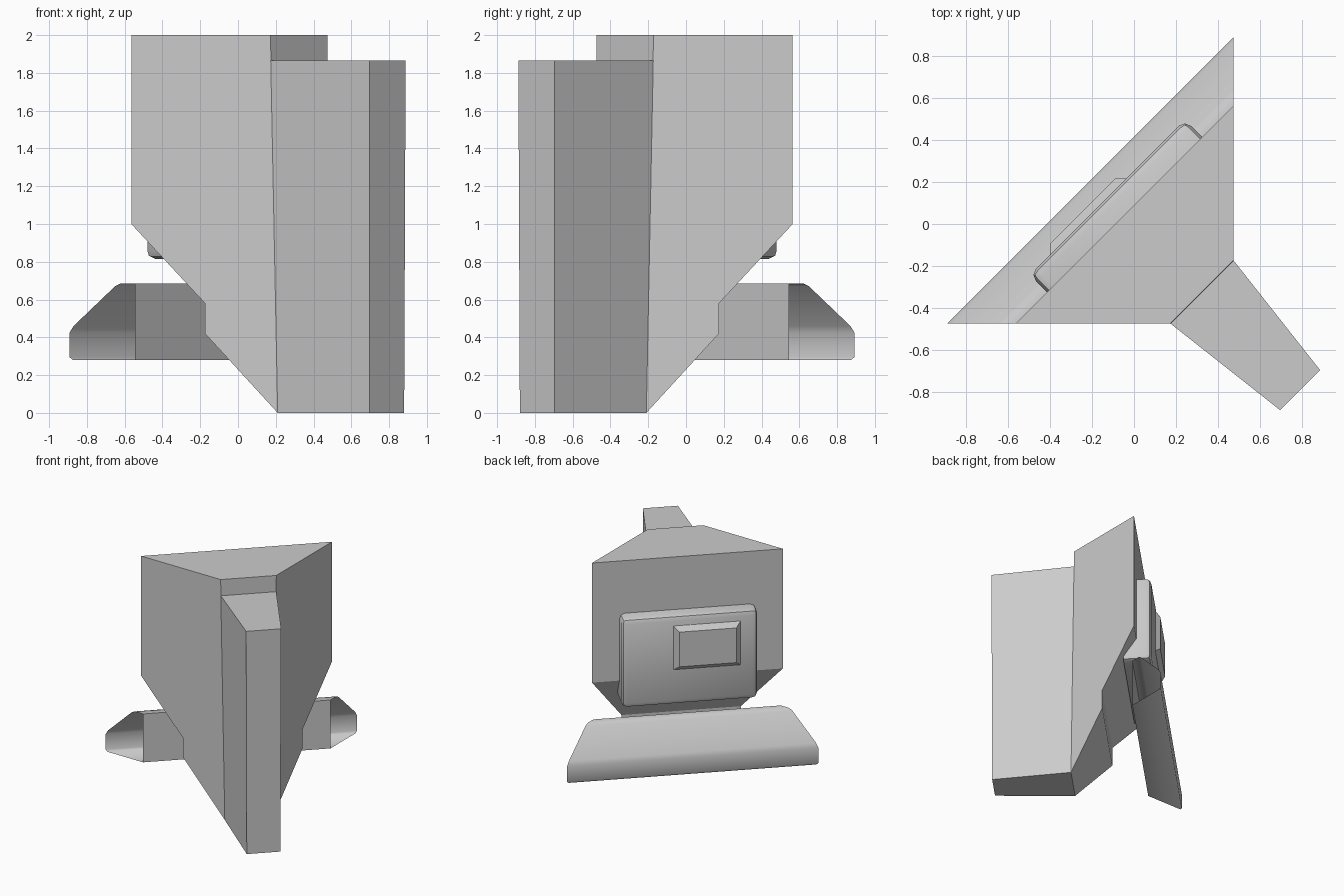
import bpy, bmesh, math

cube = bpy.data.objects.get("Cube")
if cube:
    bpy.data.objects.remove(cube, do_unlink=True)

grey = bpy.data.materials.new("plain grey")
grey.use_nodes = True
GREY = (0.6, 0.6, 0.6, 1)
grey.diffuse_color = GREY
grey.node_tree.nodes["Principled BSDF"].inputs["Base Color"].default_value = GREY


def finish(name, bm, smooth=None):
    """Turn a bmesh into an object standing diagonally on the ground."""
    bmesh.ops.recalc_face_normals(bm, faces=bm.faces)
    mesh = bpy.data.meshes.new(name)
    bm.to_mesh(mesh)
    bm.free()
    mesh.materials.append(grey)
    ob = bpy.data.objects.new(name, mesh)
    bpy.context.collection.objects.link(ob)
    ob.rotation_euler.z = math.radians(45)
    if smooth:
        bpy.ops.object.select_all(action="DESELECT")
        ob.select_set(True)
        bpy.context.view_layer.objects.active = ob
        bpy.ops.object.shade_smooth_by_angle(angle=math.radians(smooth))
    return ob


def loft(ring_a, ring_b, caps=True):
    """Bridge two rings of points, with or without end faces."""
    bm = bmesh.new()
    a = [bm.verts.new(p) for p in ring_a]
    b = [bm.verts.new(p) for p in ring_b]
    for i in range(len(a)):
        j = (i + 1) % len(a)
        bm.faces.new((a[i], a[j], b[j], b[i]))
    if caps:
        bm.faces.new(a[::-1])
        bm.faces.new(b)
    return bm


def wedge(profile, caps=True):
    """Sweep a side profile (depth, height) between the two converging side planes."""
    rings = [[(s * (0.671 + w), w, z) for w, z in profile] for s in (-1, 1)]
    return loft(*rings, caps)


def rect(u0, u1, z0, z1, w):
    return [(u0, w, z0), (u1, w, z0), (u1, w, z1), (u0, w, z1)]


# Tapered main cabinet
finish("cabinet_body", wedge([(-0.457, 2), (0.064, 2), (0.064, 1),
                              (-0.212, 0.58), (-0.212, 0.42), (-0.484, 0)]))

# Tapering fin behind the cabinet
def fin_ring(z, root_u, root_w, tip_u, tip_w):
    return [(-root_u, root_w, z), (root_u, root_w, z), (tip_u, tip_w, z), (-tip_u, tip_w, z)]

finish("rear_fin", loft(fin_ring(0, 0.187, -0.484, 0.129, -1.115),
                        fin_ring(1.865, 0.213, -0.458, 0.135, -1.12)))

# Sloping control tray, open at both ends
finish("control_tray", wedge([(0.05, 0.28), (0.283, 0.28), (0.295, 0.295), (0.295, 0.425),
                              (0.28, 0.46), (0.125, 0.67), (0.105, 0.685), (0.05, 0.685)],
                             caps=False), smooth=60)

# Screen housing with rounded front and corners
bm = loft(rect(-0.523, 0.523, 0.815, 1.56, -0.04), rect(-0.523, 0.523, 0.815, 1.56, 0.18))
rounded = [e for e in bm.edges if max(v.co.y for v in e.verts) > 0]
bmesh.ops.bevel(bm, geom=rounded, offset=0.042, segments=2, profile=0.5, affect="EDGES")
finish("screen_housing", bm, smooth=30)

# Raised panel on the housing
finish("screen_panel", loft(rect(-0.39, 0.13, 1.11, 1.48, 0.178),
                            rect(-0.35, 0.09, 1.15, 1.44, 0.217)))
